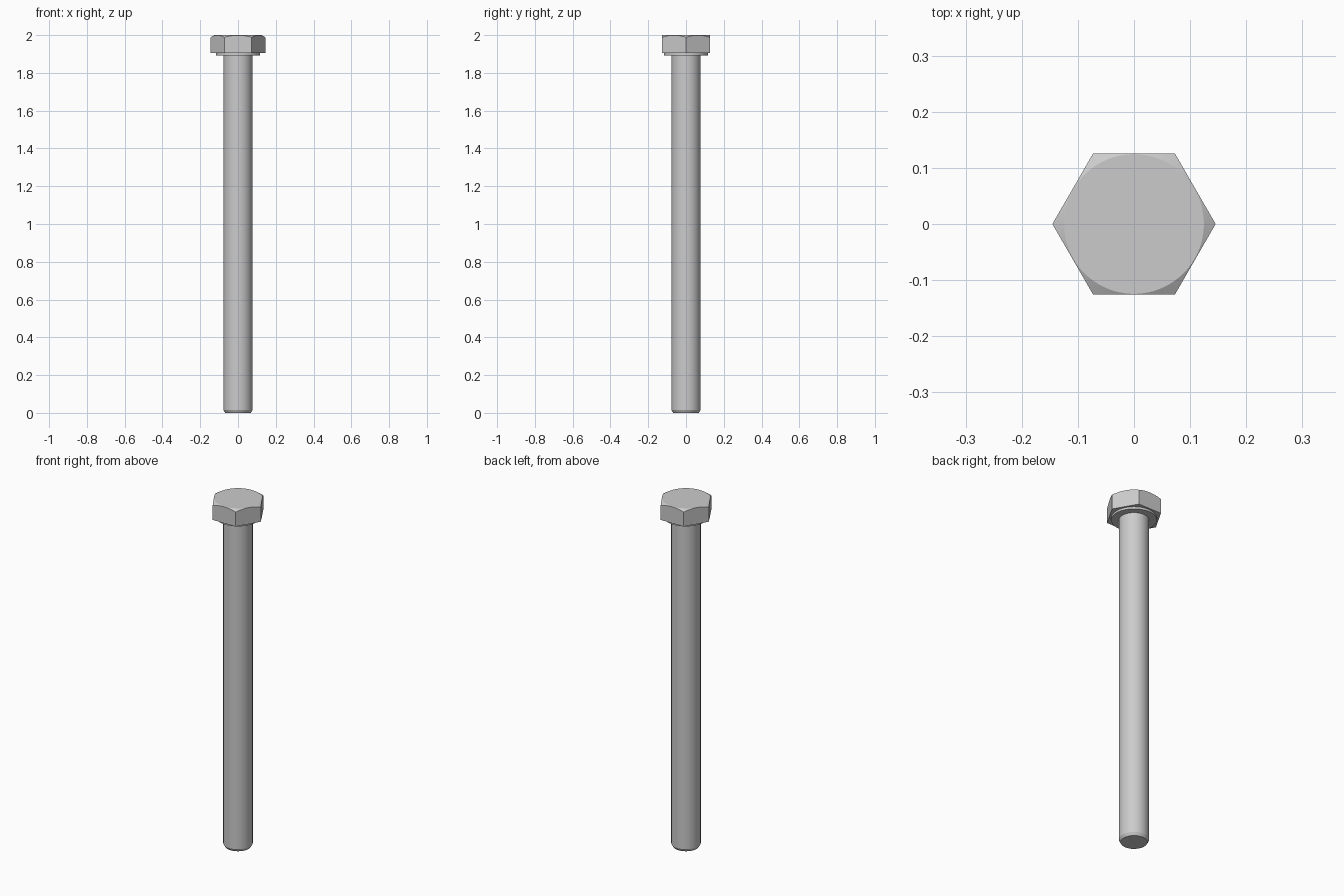
import bpy, bmesh, math

if "Cube" in bpy.data.objects:
    bpy.data.objects.remove(bpy.data.objects["Cube"])


def lathe(name, profile, sides):
    """Closed solid of revolution from (radius, z) points, bottom to top."""
    bm = bmesh.new()
    rings = []
    for r, z in profile:
        rings.append([bm.verts.new((r * math.cos(2 * math.pi * i / sides),
                                    r * math.sin(2 * math.pi * i / sides), z))
                      for i in range(sides)])
    for a, b in zip(rings, rings[1:]):
        for i in range(sides):
            j = (i + 1) % sides
            bm.faces.new((a[i], a[j], b[j], b[i]))
    bm.faces.new(rings[0][::-1])
    bm.faces.new(rings[-1])
    mesh = bpy.data.meshes.new(name)
    bm.to_mesh(mesh)
    bm.free()
    obj = bpy.data.objects.new(name, mesh)
    bpy.context.collection.objects.link(obj)
    return obj


def combine(target, tool, operation):
    """Apply a boolean and discard the helper."""
    mod = target.modifiers.new(operation.lower(), 'BOOLEAN')
    mod.operation = operation
    mod.solver = 'EXACT'
    mod.object = tool
    bpy.context.view_layer.objects.active = target
    bpy.ops.object.modifier_apply(modifier=mod.name)
    bpy.data.objects.remove(tool)


FLAT = 0.126
CORNER = FLAT / math.cos(math.pi / 6)

# hexagonal head, corners trimmed by a 30 degree cone
bolt = lathe("hex_bolt", [(CORNER, 1.904), (CORNER, 2.0)], 6)
slope = math.tan(math.radians(30))
trim = lathe("chamfer_cutter",
             [(0.2, 1.85), (0.2, 2.0 - (0.2 - 0.1245) * slope),
              (0.1245, 2.0), (0.1245 - 0.0, 2.001)], 96)
trim.hide_render = True
combine(bolt, trim, 'INTERSECT')

# round shank with chamfered tip and thin washer face under the head
shank = lathe("shank", [(0.068, 0.0), (0.077, 0.016), (0.077, 1.892),
                        (0.116, 1.892), (0.116, 1.94)], 64)
shank.hide_render = True
combine(bolt, shank, 'UNION')

bolt.select_set(True)
bpy.context.view_layer.objects.active = bolt
bpy.ops.object.shade_smooth_by_angle(angle=math.radians(20))
